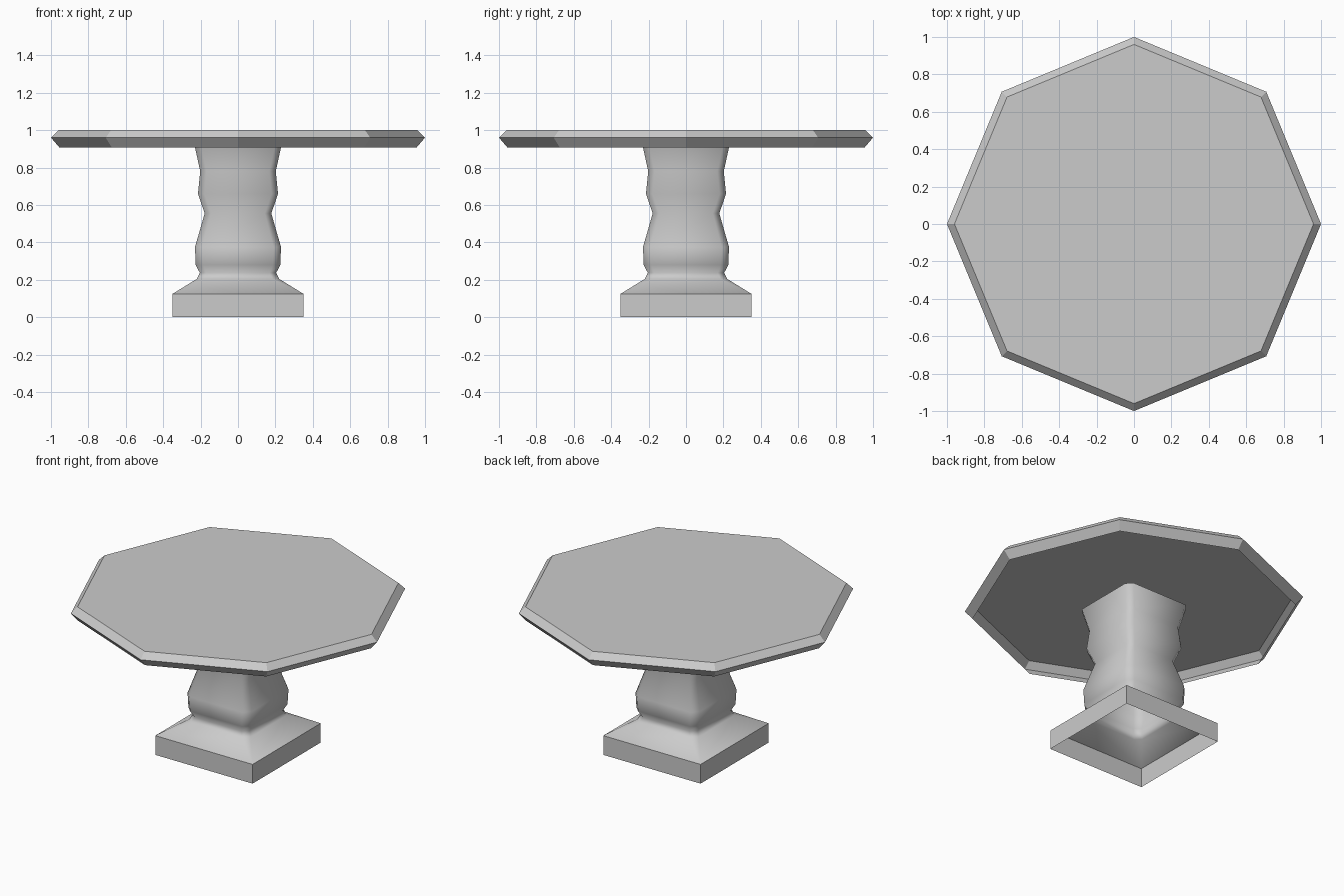
import bpy, bmesh, math

if "Cube" in bpy.data.objects:
    bpy.data.objects.remove(bpy.data.objects["Cube"])


def loft(name, rings, cap):
    """Skin a stack of rings with equal point counts; optionally cap the last ring."""
    bm = bmesh.new()
    loops = [[bm.verts.new(p) for p in ring] for ring in rings]
    n = len(loops[0])
    for a, b in zip(loops, loops[1:]):
        for i in range(n):
            j = (i + 1) % n
            bm.faces.new((a[i], a[j], b[j], b[i]))
    if cap:
        bm.faces.new(loops[-1])
    bmesh.ops.remove_doubles(bm, verts=bm.verts, dist=0.0005)
    mesh = bpy.data.meshes.new(name)
    bm.to_mesh(mesh)
    bm.free()
    obj = bpy.data.objects.new(name, mesh)
    bpy.context.collection.objects.link(obj)
    return obj


def octagon(r, z):
    return [(r * math.cos(i * math.pi / 4), r * math.sin(i * math.pi / 4), z)
            for i in range(8)]


def chamfered_square(h, z, c):
    k = h - c
    return [(h, -k, z), (h, k, z), (k, h, z), (-k, h, z),
            (-h, k, z), (-h, -k, z), (-k, -h, z), (k, -h, z)]


# Octagonal top with bevelled rim, open underneath
loft("table_top", [octagon(0.955, 0.908), octagon(1.0, 0.96), octagon(0.96, 1.0)], True)

# Square baluster pedestal, hollow and open underneath: half width, height, corner chamfer
profile = [(0.35, 0, 0), (0.35, 0.125, 0), (0.22, 0.205, 0.035), (0.204, 0.237, 0.035),
           (0.226, 0.28, 0.04), (0.23, 0.375, 0.04), (0.178, 0.555, 0.035),
           (0.214, 0.66, 0.035), (0.202, 0.78, 0.035), (0.234, 0.927, 0.035)]
pedestal = loft("pedestal", [chamfered_square(*p) for p in profile], False)
bpy.context.view_layer.objects.active = pedestal
pedestal.select_set(True)
bpy.ops.object.shade_smooth_by_angle(angle=math.radians(56))
